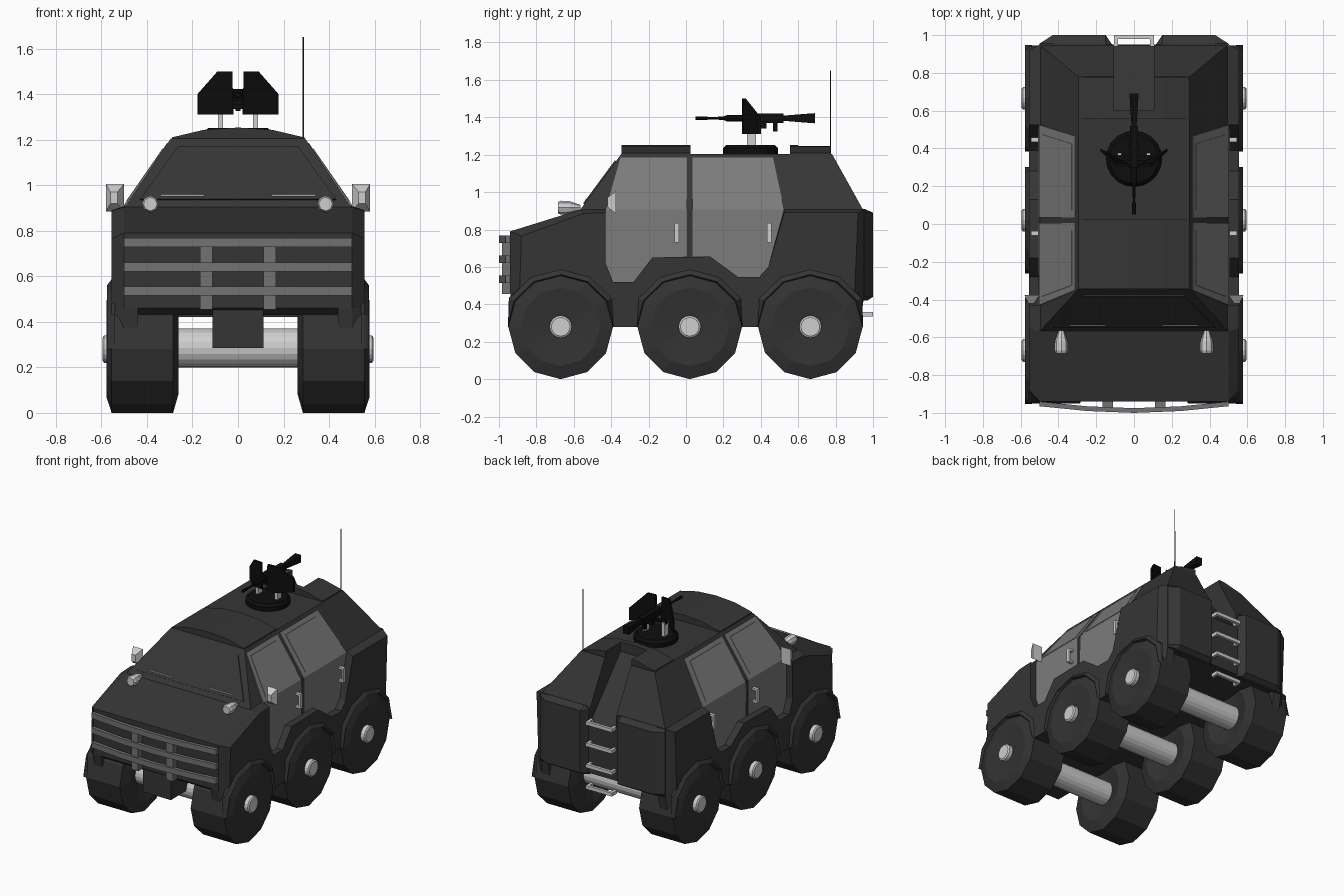
import bpy, bmesh, math
from mathutils import Vector

if "Cube" in bpy.data.objects:
    bpy.data.objects.remove(bpy.data.objects["Cube"])


def material(name, v):
    m = bpy.data.materials.new(name)
    m.diffuse_color = (v, v, v, 1)
    m.use_nodes = True
    m.node_tree.nodes["Principled BSDF"].inputs["Base Color"].default_value = m.diffuse_color
    return m


BODY = material("dark grey paint", 0.036)
TYRE = material("tyre rubber", 0.032)
DOOR = material("mid grey panel", 0.2)
BARS = material("grille grey", 0.17)
LIGHT = material("light metal", 0.62)
BLACK = material("gun black", 0.004)


def loft(name, rings, mat, cap=True, closed=True):
    """Skin a list of equal-length point rings."""
    bm = bmesh.new()
    vs = [[bm.verts.new(p) for p in r] for r in rings]
    n = len(rings[0])
    for a, b in zip(vs, vs[1:]):
        for i in range(n if closed else n - 1):
            j = (i + 1) % n
            bm.faces.new((a[i], a[j], b[j], b[i]))
    if cap:
        bm.faces.new(vs[0][::-1])
        bm.faces.new(vs[-1])
    bmesh.ops.recalc_face_normals(bm, faces=bm.faces)
    me = bpy.data.meshes.new(name)
    bm.to_mesh(me)
    bm.free()
    me.materials.append(mat)
    ob = bpy.data.objects.new(name, me)
    bpy.context.collection.objects.link(ob)
    return ob


def box(name, x, y, z, mat):
    ring = lambda h: [(x[0], y[0], h), (x[1], y[0], h), (x[1], y[1], h), (x[0], y[1], h)]
    return loft(name, [ring(z[0]), ring(z[1])], mat)


def turned(name, axis, centre, profile, n, mat):
    """Turned part: profile of (radius, position along axis)."""
    rings = []
    for r, t in profile:
        ring = []
        for i in range(n):
            a = 2 * math.pi * i / n
            c, s = r * math.cos(a), r * math.sin(a)
            p = {'x': (t, c, s), 'y': (c, t, s), 'z': (c, s, t)}[axis]
            ring.append(Vector(p) + Vector(centre))
        rings.append(ring)
    return loft(name, rings, mat)


def side_x(z):
    """Half width of the cab side at height z."""
    return 0.5 - max(0, z - 0.905) * 0.205 / 0.295


def cut(target, cutter):
    cutter.hide_render = True
    cutter.hide_viewport = True
    m = target.modifiers.new("cut", 'BOOLEAN')
    m.object = cutter
    m.solver = 'EXACT'


# Hull core
prof = [(-0.9, 0.43), (-0.94, 0.46), (-0.94, 0.79), (-0.57, 0.905), (0.95, 0.905), (0.95, 0.43)]
hull = loft("hull", [[(x, y, z) for y, z in prof] for x in (-0.5, 0.5)], BODY)

# Cab
rect = lambda x, y0, y1, z: [(-x, y0, z), (x, y0, z), (x, y1, z), (-x, y1, z)]
cab = loft("cab", [rect(0.5, -0.57, 0.95, 0.9), rect(0.295, -0.345, 0.78, 1.205)], BODY)

# Roof panels with a shallow arched section
arch = [(-0.29, 1.19), (-0.29, 1.21), (-0.15, 1.243), (0, 1.253),
        (0.15, 1.243), (0.29, 1.21), (0.29, 1.19)]
loft("front_roof_panel", [[(x, y, z) for x, z in arch] for y in (-0.345, 0.025)], BODY)
rear_roof = loft("rear_roof_panel", [[(x, y, z) for x, z in arch] for y in (0.555, 0.775)], BODY)

# Rear ladder channel
chan = [(0.6, 1.3), (0.6, 1.18), (0.945, 0.8), (1.1, 0.8), (1.1, 1.3)]
channel = loft("channel_cutter", [[(x, y, z) for y, z in chan] for x in (-0.105, 0.105)], BODY)
for part in (hull, cab, rear_roof):
    cut(part, channel)

# Windscreen plate
wind = []
for off in (0, 0.006):
    wind.append([(x, -0.57 + (z - 0.9) * 0.738 - off, z + off * 0.7)
                 for x, z in [(-0.43, 0.935), (0.43, 0.935), (0.265, 1.165), (-0.265, 1.165)]])
loft("windscreen", wind, BODY)

# Side armour outlines: door recess edge, then inner and outer skins
recess = [(-0.43, 0.62), (-0.39, 0.52), (-0.28, 0.52), (-0.18, 0.65), (0.13, 0.655),
          (0.28, 0.545), (0.39, 0.545), (0.44, 0.6)]
inner = [(-0.91, 0.28), (-0.94, 0.46), (-0.94, 0.79), (-0.57, 0.905), (-0.43, 0.908)] + recess + \
        [(0.525, 0.908), (0.95, 0.908), (0.95, 0.43), (0.93, 0.28)]
outer = [(-0.89, 0.28), (-0.89, 0.46), (-0.88, 0.765), (-0.55, 0.885), (-0.43, 0.89)] + recess + \
        [(0.525, 0.89), (0.92, 0.89), (0.9, 0.43), (0.9, 0.28)]
front_door = [(-0.43, 0.62), (-0.39, 0.52), (-0.28, 0.52), (-0.18, 0.65), (0.005, 0.655), (0.005, 0.908), (-0.43, 0.908)]
rear_door = [(0.035, 0.655), (0.13, 0.655), (0.28, 0.545), (0.39, 0.545), (0.44, 0.6), (0.525, 0.908), (0.035, 0.908)]
glass = {"front": [(-0.43, 0.908), (0.005, 0.908), (0.005, 1.185), (-0.35, 1.185)],
         "rear": [(0.035, 0.908), (0.525, 0.908), (0.465, 1.185), (0.035, 1.185)]}
pane = {"front": [(-0.385, 0.93), (-0.035, 0.93), (-0.035, 1.16), (-0.325, 1.16)],
        "rear": [(0.075, 0.93), (0.475, 0.93), (0.425, 1.16), (0.075, 1.16)]}
WHEELS = {"front": -0.67, "middle": 0.02, "rear": 0.665}

for s, side in ((1, "right"), (-1, "left")):
    def plate(name, pts, a, b, mat):
        return loft(name, [[(s * (side_x(z) + d), y, z) for y, z in pts] for d in (a, b)], mat)

    loft(side + "_side_armour", [[(s * x, y, z) for y, z in pts] for x, pts in
                                 ((0.44, inner), (0.5, inner), (0.556, outer))], BODY)

    # Doors, windows and handles
    plate(side + "_front_door", front_door, -0.002, 0.006, DOOR)
    plate(side + "_rear_door", rear_door, -0.002, 0.006, DOOR)
    for k in glass:
        plate(f"{side}_{k}_window_frame", glass[k], -0.002, 0.006, DOOR)
        plate(f"{side}_{k}_window", pane[k], 0.004, 0.009, DOOR)
    for k, y in (("front", -0.05), ("rear", 0.445)):
        y0, y1 = y - 0.012, y + 0.012
        box(f"{side}_{k}_handle", sorted((s * 0.53, s * 0.545)), (y0, y1), (0.73, 0.835), LIGHT)
        for z in (0.73, 0.82):
            box(f"{side}_{k}_handle_foot", sorted((s * 0.5, s * 0.535)), (y0, y1), (z, z + 0.015), LIGHT)

    # Wing mirror, headlamp and wiper
    loft(side + "_mirror", [[(s * x, y, z) for x, z in pts] for y, pts in
                            ((-0.42, [(0.53, 0.92), (0.56, 0.92), (0.56, 0.97), (0.53, 0.97)]),
                             (-0.375, [(0.5, 0.885), (0.58, 0.885), (0.58, 1.005), (0.5, 1.005)]))], LIGHT)
    turned(side + "_headlamp", 'y', (s * 0.385, 0, 0.917),
          [(0.03, -0.685), (0.037, -0.67), (0.034, -0.62), (0.015, -0.565)], 8, LIGHT)
    box(side + "_wiper", sorted((s * 0.15, s * 0.34)), (-0.54, -0.515), (0.95, 0.96), LIGHT)

    # Wheels, hubs and flared arches
    for k, y in WHEELS.items():
        turned(f"{side}_{k}_tyre", 'x', (0, y, 0.28),
              [(0.08, s * 0.3), (0.2, s * 0.262), (0.28, s * 0.285), (0.28, s * 0.555),
               (0.21, s * 0.578), (0.13, s * 0.568), (0.06, s * 0.56)], 12, TYRE)
        turned(f"{side}_{k}_hub", 'x', (0, y, 0.28), [(0.06, s * 0.55), (0.06, s * 0.588), (0.05, s * 0.595)], 16, LIGHT)
        rings = []
        for r, x in ((0.32, 0.54), (0.315, 0.556), (0.288, 0.576), (0.278, 0.55)):
            rings.append([(s * x, y + max(-0.282, min(0.282, r * math.cos(a))), 0.28 + r * math.sin(a) * 0.97)
                          for a in [math.pi * i / 6 for i in range(7)]])
        loft(f"{side}_{k}_arch", rings, BODY, cap=False, closed=False)

    # Rear locker beside the ladder
    plan = lambda z, t: [(s * 0.11, 0.94, z), (s * 0.15, 1 - t, z), (s * 0.43, 1 - t, z), (s * 0.5, 0.955, z), (s * 0.5, 0.94, z)]
    loft(side + "_rear_locker", [plan(0.42, 0.03), plan(0.44, 0), plan(0.89, 0), plan(0.91, 0.045)], BODY)

    # Grille upright
    box(side + "_grille_upright", sorted((s * 0.112, s * 0.167)), (-0.985, -0.94), (0.455, 0.755), BARS)

    # Gun mount post and bent shield
    box(side + "_gun_post", sorted((s * 0.065, s * 0.088)), (0.325, 0.375), (1.24, 1.35), LIGHT)
    shield = [(0.02, 0.3, 1.31), (0.09, 0.305, 1.31), (0.178, 0.385, 1.31),
              (0.178, 0.385, 1.4), (0.09, 0.305, 1.5), (0.025, 0.3, 1.5)]
    loft(side + "_gun_shield", [[(s * x, y + d, z) for x, y, z in shield] for d in (0, 0.015)], BLACK)

# Axles
for k, y in WHEELS.items():
    turned(k + "_axle", 'x', (0, y, 0.285), [(0.085, -0.3), (0.085, 0.3)], 20, LIGHT)

# Grille bars, bowed slightly forward
for i, z in enumerate((0.535, 0.64, 0.748)):
    bow = [(-0.5, -0.965), (-0.25, -0.99), (0, -1.0), (0.25, -0.99), (0.5, -0.965)]
    ring = [(x, y) for x, y in bow] + [(x, y + 0.025) for x, y in bow[::-1]]
    loft(f"grille_bar_{i}", [[(x, y, h) for x, y in ring] for h in (z - 0.02, z + 0.02)], BARS)

# Front winch box under the nose
box("nose_box", (-0.112, 0.112), (-0.93, -0.72), (0.285, 0.47), BODY)

# Rear ladder rungs
for i in range(4):
    z = 0.335 + i * 0.155
    box(f"ladder_rung_{i}", (-0.105, 0.105), (0.98, 1.0), (z, z + 0.025), LIGHT)
    for x in (-0.105, 0.085):
        box(f"ladder_bracket_{i}", (x, x + 0.02), (0.94, 0.985), (z, z + 0.025), LIGHT)

# Turret ring
turned("turret_ring", 'z', (0, 0.345, 0), [(0.148, 1.19), (0.148, 1.235), (0.13, 1.252)], 20, BLACK)
box("gun_cradle", (-0.09, 0.09), (0.335, 0.365), (1.335, 1.355), BLACK)

# Machine gun
turned("gun_barrel", 'y', (0, 0, 1.395),
      [(0.01, 0.05), (0.01, 0.11), (0.006, 0.12), (0.009, 0.2), (0.017, 0.22), (0.017, 0.32)], 8, BLACK)
box("gun_receiver", (-0.02, 0.02), (0.3, 0.52), (1.37, 1.42), BLACK)
loft("gun_stock", [[(-w, y, 1.395 - h), (w, y, 1.395 - h), (w, y, 1.395 + h), (-w, y, 1.395 + h)]
                   for y, w, h in ((0.5, 0.012, 0.012), (0.62, 0.02, 0.022), (0.69, 0.024, 0.027))], BLACK)
box("gun_magazine", (-0.03, 0.03), (0.4, 0.43), (1.34, 1.38), BLACK)
box("gun_grip", (-0.012, 0.012), (0.465, 0.49), (1.325, 1.375), BLACK)

# Antenna
turned("antenna", 'z', (0.287, 0.772, 0), [(0.004, 1.18), (0.003, 1.65)], 6, BODY)
